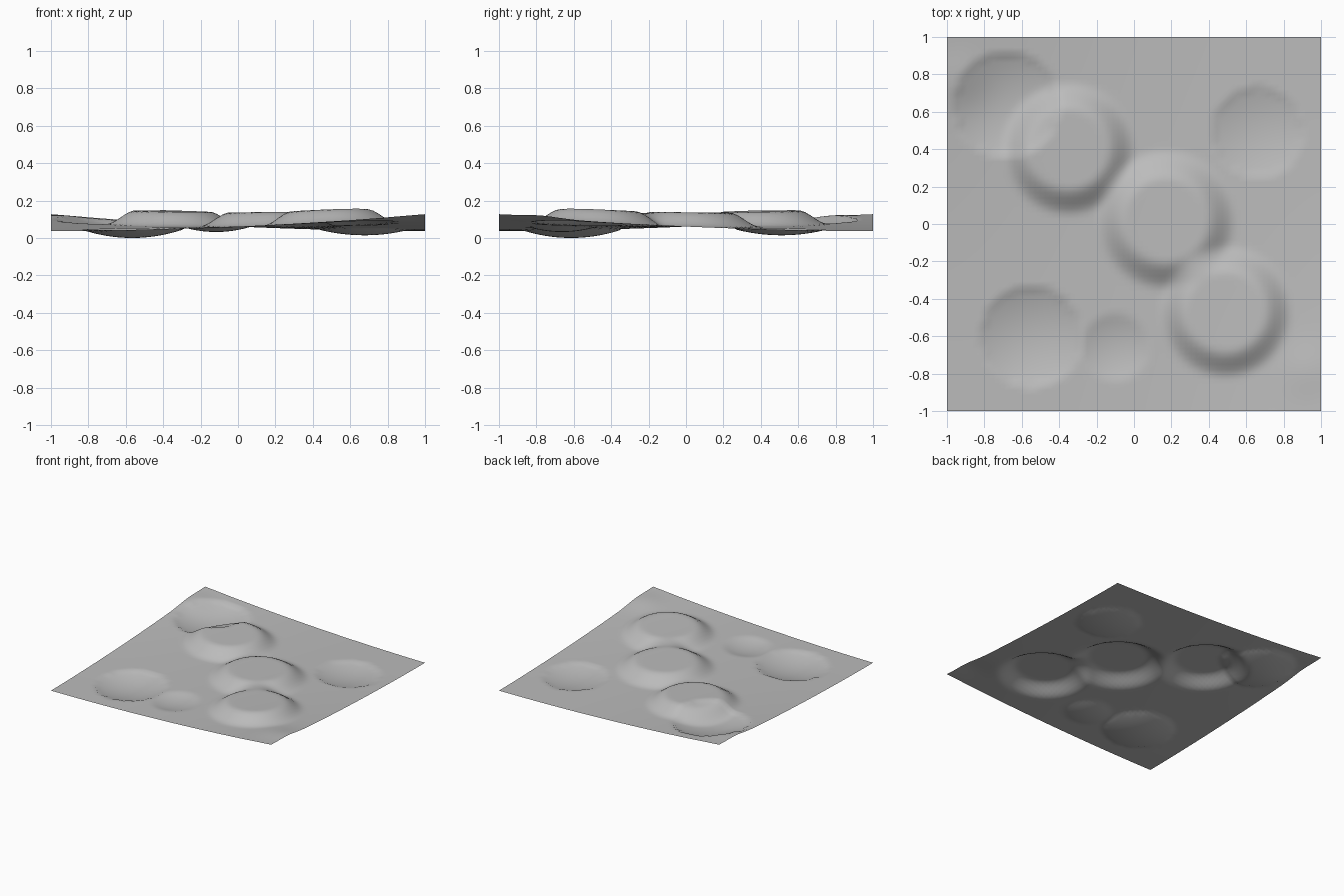
import bpy
import bmesh
import math

cube = bpy.data.objects.get("Cube")
if cube:
    bpy.data.objects.remove(cube, do_unlink=True)

CELLS = 72

# Flat-topped mounds: x, y, top radius, foot radius, height
MOUNDS = [
    (-0.35, 0.40, 0.20, 0.36, 0.076),
    (0.17, 0.02, 0.21, 0.38, 0.076),
    (0.49, -0.47, 0.20, 0.36, 0.075),
]
# Bowl craters: x, y, radius, depth, rim step
CRATERS = [
    (-0.68, 0.64, 0.275, 0.050, 0.008),
    (-0.55, -0.60, 0.265, 0.048, 0.006),
    (0.66, 0.49, 0.235, 0.034, 0.006),
    (-0.10, -0.66, 0.180, 0.026, 0.0),
]


def smooth(t):
    t = max(0.0, min(1.0, t))
    return t * t * (3 - 2 * t)


def height(x, y):
    # Gentle saddle with two raised opposite corners
    z = 0.065 - 0.045 * x * y + 0.02 * (x * y) ** 2
    for s in (1, -1):
        d2 = (x - s * 0.93) ** 2 + (y + s * 0.78) ** 2
        z += 0.015 * math.exp(-d2 / 0.02)
    for cx, cy, top, foot, h in MOUNDS:
        r = math.hypot(x - cx, y - cy)
        z += h * smooth((foot - r) / (foot - top))
    for cx, cy, radius, depth, step in CRATERS:
        q = math.hypot(x - cx, y - cy) / radius
        if q < 1:
            z -= step + (depth - step) * (1 - q * q)
    return z


# Ground sheet
bm = bmesh.new()
bmesh.ops.create_grid(bm, x_segments=CELLS, y_segments=CELLS, size=1)
for v in bm.verts:
    v.co.z = height(v.co.x, v.co.y)
lowest = min(v.co.z for v in bm.verts)
for v in bm.verts:
    v.co.z -= lowest
for f in bm.faces:
    f.smooth = True
mesh = bpy.data.meshes.new("cratered_ground")
bm.to_mesh(mesh)
bm.free()
ground = bpy.data.objects.new("cratered_ground", mesh)
bpy.context.collection.objects.link(ground)

# Stone grey material
grey = bpy.data.materials.new("stone_grey")
grey.use_nodes = True
colour = (0.5, 0.5, 0.5, 1)
grey.diffuse_color = colour
grey.node_tree.nodes["Principled BSDF"].inputs["Base Color"].default_value = colour
mesh.materials.append(grey)
